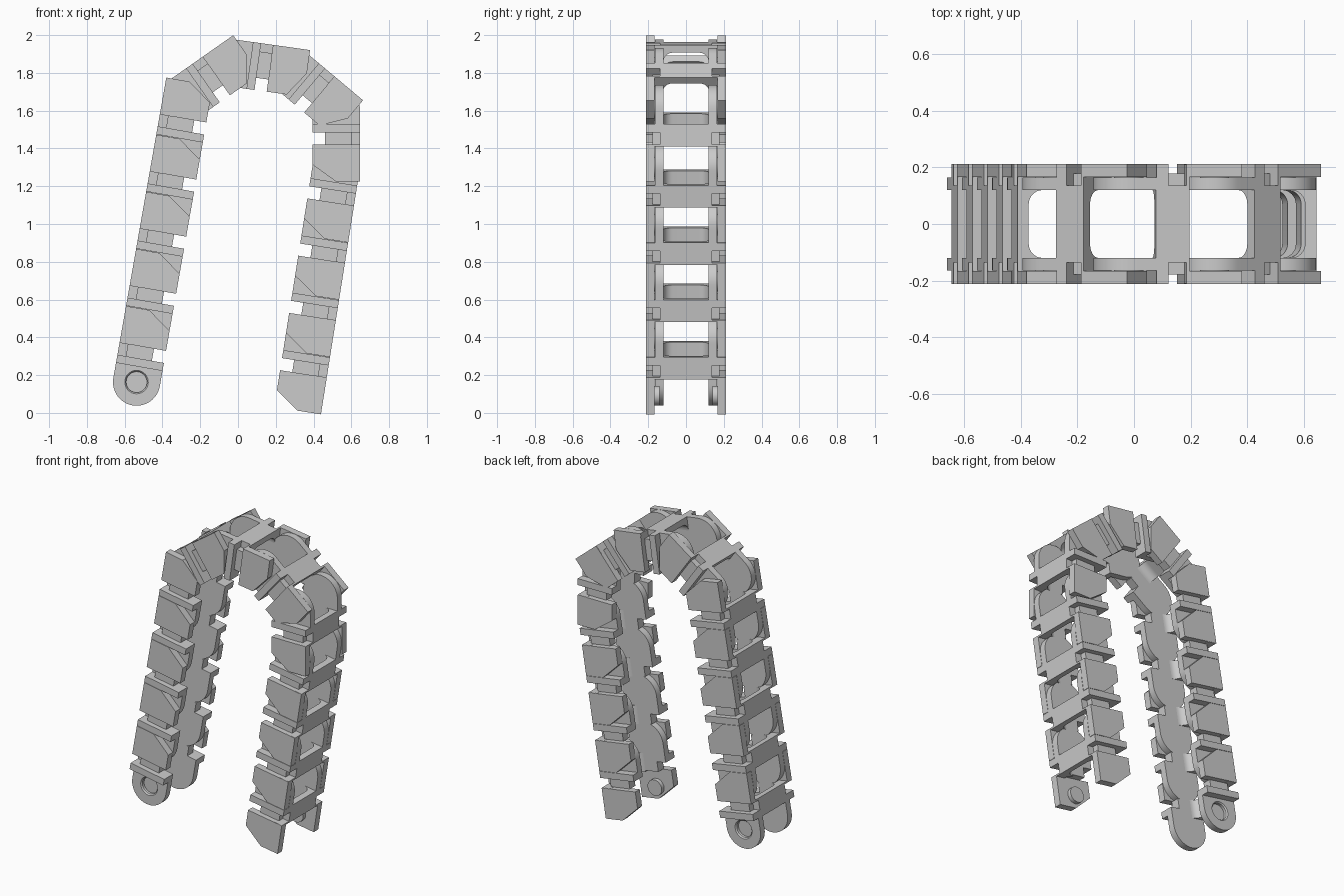
import bpy, bmesh
from math import sin, cos, pi, radians

if "Cube" in bpy.data.objects:
    bpy.data.objects.remove(bpy.data.objects["Cube"])

R = 0.125        # half height of a link
PITCH = 0.307    # pivot to pivot
Y0, Y1, Y2 = 0.12, 0.164, 0.213   # inner face, layer split, outer face

# Local link frame: +x along the chain, +z to the outside of the bend, pivot at origin.


def prism(bm, pts, axis, a, b):
    """Extrude a 2D outline: axis 'y' takes (x, z), axis 'x' takes (y, z)."""
    def at(p, d):
        return (p[0], d, p[1]) if axis == 'y' else (d, p[0], p[1])
    lo = [bm.verts.new(at(p, a)) for p in pts]
    hi = [bm.verts.new(at(p, b)) for p in pts]
    bm.faces.new(lo)
    bm.faces.new(hi[::-1])
    n = len(pts)
    for i in range(n):
        j = (i + 1) % n
        bm.faces.new((lo[i], hi[i], hi[j], lo[j]))


def rect(x0, x1, z0, z1):
    return [(x0, z0), (x1, z0), (x1, z1), (x0, z1)]


def round_plate(bm, side, n=48):
    """Round-ended inner plate with a blind pivot socket on its outer face."""
    angs = [2 * pi * i / n for i in range(n)]

    def outer(a):
        r = R if cos(a) < 1e-6 else R / max(abs(cos(a)), abs(sin(a)))
        return r

    def loop(radius, y):
        return [bm.verts.new((radius(a) * cos(a), side * y, radius(a) * sin(a))) for a in angs]
    loops = [loop(outer, Y0), loop(outer, Y1), loop(lambda a: 0.062, Y1),
             loop(lambda a: 0.055, Y1 - 0.008), loop(lambda a: 0.055, Y0 + 0.018)]
    for p, q in zip(loops, loops[1:]):
        for i in range(n):
            j = (i + 1) % n
            bm.faces.new((p[i], p[j], q[j], q[i]))
    bm.faces.new(loops[0])
    bm.faces.new(loops[-1])


def link_mesh():
    bm = bmesh.new()
    for s in (-1, 1):
        round_plate(bm, s)
        # collar in front of the groove
        prism(bm, rect(0.082, 0.125, -R, R), 'y', s * (Y0 + 0.001), s * Y2)
        # recessed neck
        prism(bm, rect(0.124, 0.191, -0.06, 0.08), 'y', s * Y0, s * 0.178)
        # fork plate with the inner corner cut away
        prism(bm, [(0.19, -R), (PITCH - 0.01, -R), (PITCH + 0.08, 0.0),
                   (PITCH + 0.08, R), (0.19, R)], 'y', s * (Y1 + 0.002), s * Y2)
        # fork root joining the crossbar
        prism(bm, rect(0.189, 0.2, 0.06, R), 'y', s * Y0, s * (Y2 - 0.002))
        # pivot pin
        prism(bm, [(PITCH + 0.052 * cos(2 * pi * i / 32), 0.052 * sin(2 * pi * i / 32))
                   for i in range(32)], 'y', s * (Y0 + 0.02), s * (Y1 + 0.01))
    # crossbar on the outside of the bend, with filleted undersides
    r, w, under = 0.05, 0.137, 0.085
    half = [(Y0 - r + r * sin(a), under - r + r * cos(a))
            for a in [pi / 2 * i / 8 for i in range(9)]]
    half += [(w, under - r), (w, R)]
    prism(bm, half + [(-y, z) for y, z in reversed(half)], 'x', 0.08, 0.2)
    bmesh.ops.recalc_face_normals(bm, faces=bm.faces)
    me = bpy.data.meshes.new("chain_link")
    bm.to_mesh(me)
    bm.free()
    return me


# Chain of links: straight leg, bend, straight leg
mesh = link_mesh()
angles = [80] * 5 + [35, -8, -40, -90] + [-99] * 4
x, z = -0.537, 0.163
for i, deg in enumerate(angles):
    a = radians(deg)
    ob = bpy.data.objects.new(f"chain_link_{i + 1:02d}", mesh)
    bpy.context.collection.objects.link(ob)
    ob.location = (x, 0, z)
    ob.rotation_euler = (0, -a, 0)
    x += PITCH * cos(a)
    z += PITCH * sin(a)

bpy.context.view_layer.objects.active = ob
ob.select_set(True)
bpy.ops.object.shade_smooth_by_angle(angle=radians(30))
